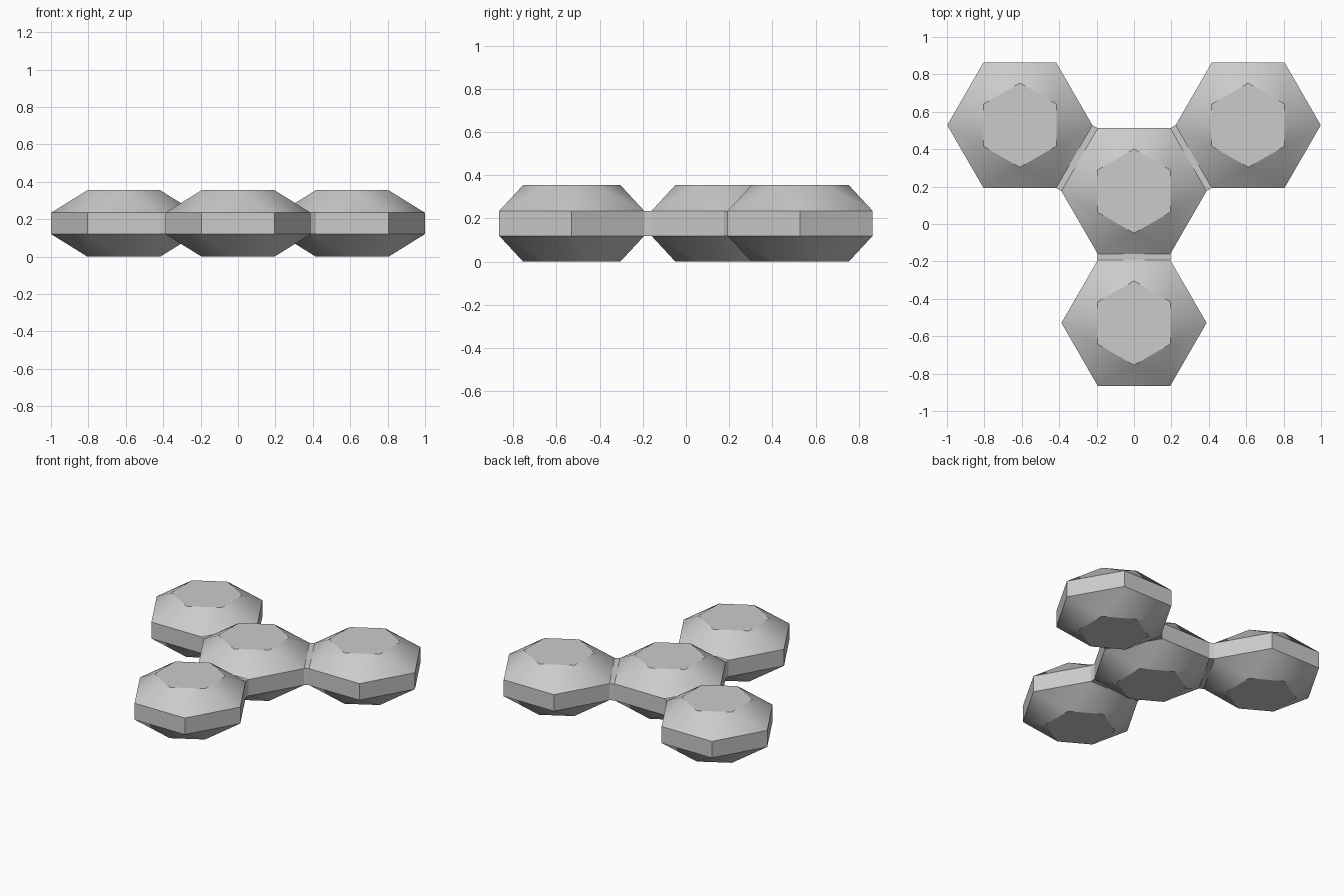
import bpy, bmesh, math
from mathutils import Vector, Matrix

default = bpy.data.objects.get("Cube")
if default:
    bpy.data.objects.remove(default, do_unlink=True)

HEX_R = 0.388                                # belt corner radius
CAP_R = 0.225                                # flat cap corner radius
APOTHEM = HEX_R * math.cos(math.radians(30))
SPACING = 0.705                              # pod centre to pod centre
BELT_LOW, BELT_HIGH, HEIGHT = 0.12, 0.235, 0.355
CENTRE = Vector((0, 0.176, 0))

grey = bpy.data.materials.new("plain grey")
grey.use_nodes = True
grey.diffuse_color = (0.6, 0.6, 0.6, 1)
grey.node_tree.nodes["Principled BSDF"].inputs["Base Color"].default_value = (0.6, 0.6, 0.6, 1)


def finish(bm, name, matrix):
    bmesh.ops.recalc_face_normals(bm, faces=bm.faces)
    mesh = bpy.data.meshes.new(name)
    bm.to_mesh(mesh)
    bm.free()
    mesh.materials.append(grey)
    obj = bpy.data.objects.new(name, mesh)
    obj.matrix_world = matrix
    bpy.context.collection.objects.link(obj)
    return obj


def add_pod(name, location):
    """Hexagonal belt with triangulated slopes to caps turned by 30 degrees."""
    bm = bmesh.new()

    def ring(radius, z, turn):
        angles = [math.radians(60 * i + turn) for i in range(6)]
        return [bm.verts.new((radius * math.cos(a), radius * math.sin(a), z)) for a in angles]

    low, high = ring(HEX_R, BELT_LOW, 0), ring(HEX_R, BELT_HIGH, 0)
    caps = [(low, ring(CAP_R, 0, 30)), (high, ring(CAP_R, HEIGHT, 30))]
    for i in range(6):
        j = (i + 1) % 6
        bm.faces.new((low[i], low[j], high[j], high[i]))
        for belt, cap in caps:
            bm.faces.new((belt[i], belt[j], cap[i]))
            bm.faces.new((belt[j], cap[j], cap[i]))
    for belt, cap in caps:
        bm.faces.new(cap)
    obj = finish(bm, name, Matrix.Translation(location))

    # Soft slopes, crisp belt and cap edges
    bpy.ops.object.select_all(action="DESELECT")
    obj.select_set(True)
    bpy.context.view_layer.objects.active = obj
    bpy.ops.object.shade_smooth_by_angle(angle=math.radians(28))


def add_bridge(name, angle):
    """Thin block joining the facing belt sides of two pods."""
    bm = bmesh.new()
    bmesh.ops.create_cube(bm, size=1)
    size = (SPACING - 2 * APOTHEM, HEX_R, BELT_HIGH - BELT_LOW)
    bmesh.ops.scale(bm, vec=size, verts=bm.verts)
    middle = Vector((SPACING / 2, 0, (BELT_LOW + BELT_HIGH) / 2))
    turn = Matrix.Rotation(angle, 4, "Z")
    finish(bm, name, Matrix.Translation(CENTRE) @ turn @ Matrix.Translation(middle))


# Central pod, then three arms
add_pod("centre_pod", CENTRE)
for side, degrees in (("left", 30), ("right", 150), ("front", 270)):
    a = math.radians(degrees)
    add_pod(side + "_pod", CENTRE + SPACING * Vector((math.cos(a), math.sin(a), 0)))
    add_bridge(side + "_bridge", a)
